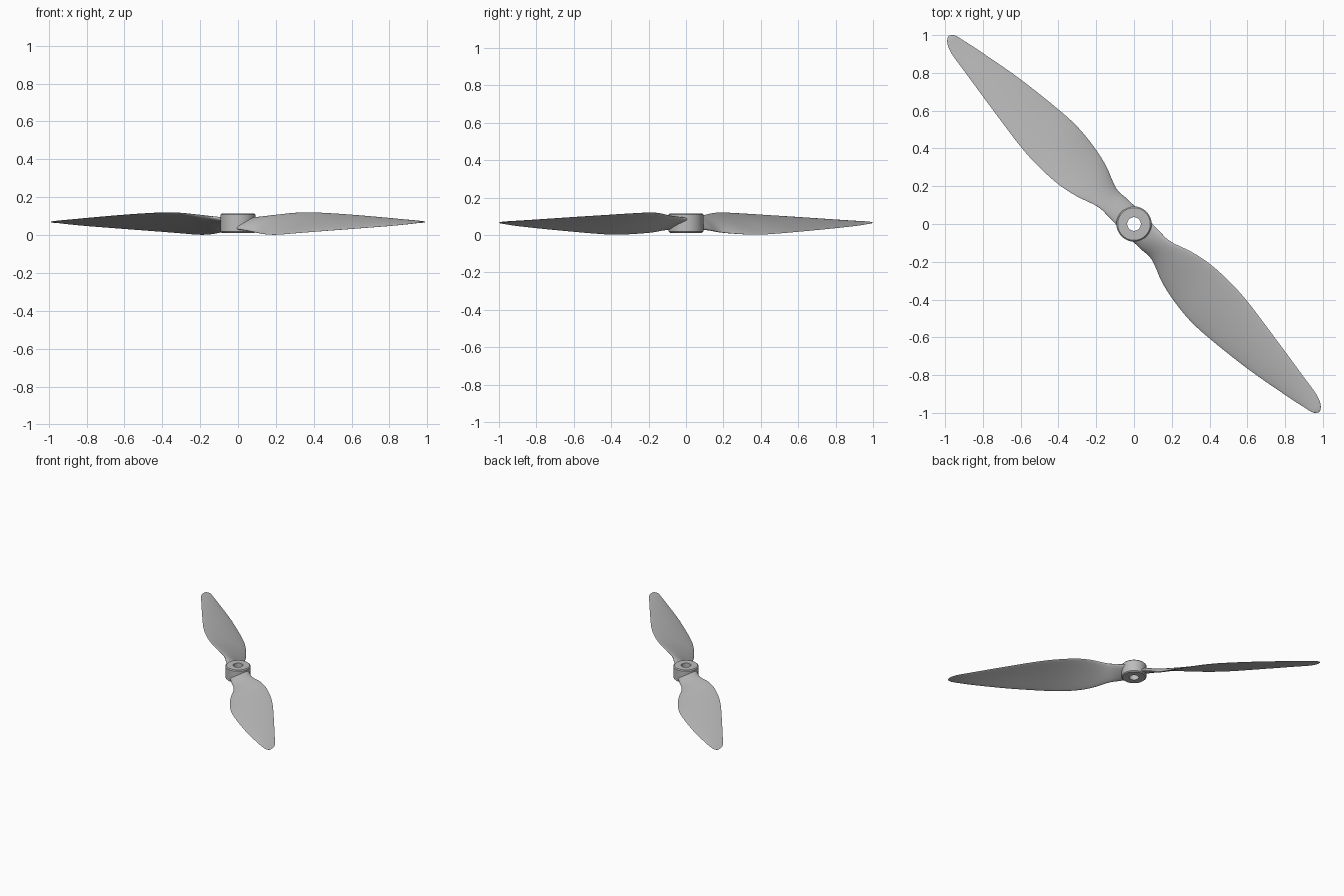
import bpy, bmesh, math
from mathutils import Vector, Matrix

if "Cube" in bpy.data.objects:
    bpy.data.objects.remove(bpy.data.objects["Cube"])

# One plain grey plastic
grey = bpy.data.materials.new("grey_plastic")
grey.use_nodes = True
colour = (0.5, 0.5, 0.5, 1)
grey.diffuse_color = colour
grey.node_tree.nodes["Principled BSDF"].inputs["Base Color"].default_value = colour


def loft(name, rings, closed, angle):
    """Skin a list of equal rings; closed joins the last ring to the first."""
    bm = bmesh.new()
    verts = [[bm.verts.new(point) for point in ring] for ring in rings]
    count = len(verts[0])
    pairs = list(zip(verts, verts[1:]))
    if closed:
        pairs.append((verts[-1], verts[0]))
    else:
        bm.faces.new(verts[0])
        bm.faces.new(verts[-1])
    for a, b in pairs:
        for i in range(count):
            j = (i + 1) % count
            bm.faces.new((a[i], a[j], b[j], b[i]))
    bmesh.ops.recalc_face_normals(bm, faces=bm.faces)
    mesh = bpy.data.meshes.new(name)
    bm.to_mesh(mesh)
    bm.free()
    mesh.materials.append(grey)
    obj = bpy.data.objects.new(name, mesh)
    bpy.context.collection.objects.link(obj)
    bpy.ops.object.select_all(action="DESELECT")
    obj.select_set(True)
    bpy.context.view_layer.objects.active = obj
    bpy.ops.object.shade_smooth_by_angle(angle=math.radians(angle))
    return obj


def catmull(a, b, c, d, t):
    """Smooth blend between stations b and c."""
    return [q + t * ((r - p) + t * ((2 * p - 5 * q + 4 * r - s)
            + t * (3 * (q - r) + s - p))) / 2 for p, q, r, s in zip(a, b, c, d)]


# Blade stations: radius, upper edge offset and height,
# lower edge offset and height, thickness
stations = [
    (.05, .070, .085, -.070, .035, .04),
    (.12, .068, .094, -.068, .026, .036),
    (.20, .071, .104, -.067, .014, .028),
    (.32, .111, .117, -.112, .004, .02),
    (.43, .134, .119, -.137, .002, .016),
    (.57, .142, .114, -.152, .009, .015),
    (.72, .134, .107, -.145, .018, .014),
    (.97, .099, .094, -.116, .033, .012),
    (1.2, .064, .081, -.075, .048, .01),
    (1.32, .045, .074, -.05, .058, .008),
    (1.375, .022, .07, -.036, .064, .006),
    (1.398, -.005, .067, -.012, .066, .002),
]


def section(station, sides=32):
    """Thin cambered oval between the two blade edges."""
    radius, upper, upper_z, lower, lower_z, thick = station
    a = Vector((radius, upper, upper_z))
    b = Vector((radius, lower, lower_z))
    half = (a - b) / 2
    normal = Vector((0, -half.z, half.y)).normalized()
    ring = []
    for i in range(sides):
        turn = math.tau * i / sides
        u = math.cos(turn)
        lift = thick / 2 * math.sin(turn) + 0.05 * half.length * (1 - u * u)
        ring.append((a + b) / 2 + half * u + normal * lift)
    return ring


# Two twisted blades, half a turn apart
padded = [stations[0]] + stations + [stations[-1]]
steps = 6
smooth = [catmull(*padded[i:i + 4], k / steps)
          for i in range(len(stations) - 1) for k in range(steps)]
smooth.append(stations[-1])
for name, heading in (("left_blade", -math.pi / 4), ("right_blade", math.pi * 3 / 4)):
    spin = Matrix.Rotation(heading, 3, "Z")
    loft(name, [[spin @ p for p in section(s)] for s in smooth], False, 60)

# Bored hub with chamfered rims, turned about the axis
bore, outer, low, high, rim = .036, .093, .011, .115, .007
profile = [(bore, low), (outer - rim, low), (outer, low + rim),
           (outer, high - rim), (outer - rim, high), (bore, high)]
turns = 64
loft("hub", [[(r * math.cos(math.tau * i / turns), r * math.sin(math.tau * i / turns), z)
              for r, z in profile] for i in range(turns)], True, 30)
